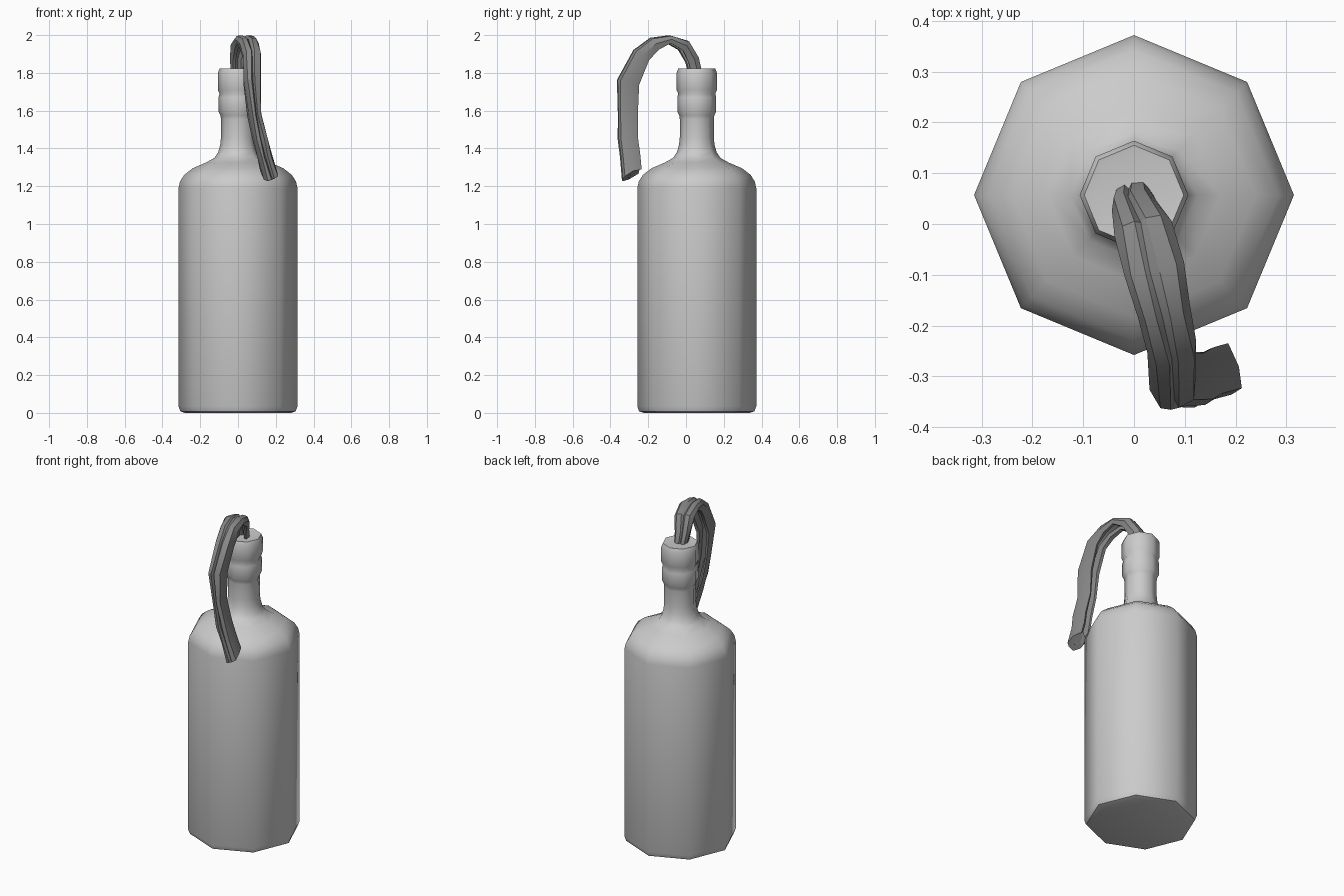
import bpy, bmesh, math, random
from mathutils import Vector

if "Cube" in bpy.data.objects:
    bpy.data.objects.remove(bpy.data.objects["Cube"])

random.seed(4)


def loft(name, rings, angle):
    """Skin a list of closed point rings and cap both ends."""
    bm = bmesh.new()
    vs = [[bm.verts.new(p) for p in ring] for ring in rings]
    n = len(vs[0])
    for a, b in zip(vs, vs[1:]):
        for i in range(n):
            j = (i + 1) % n
            bm.faces.new((a[i], a[j], b[j], b[i]))
    caps = [bm.faces.new(vs[0][::-1]), bm.faces.new(vs[-1])]
    bmesh.ops.triangulate(bm, faces=caps)
    bmesh.ops.recalc_face_normals(bm, faces=bm.faces)
    me = bpy.data.meshes.new(name)
    bm.to_mesh(me)
    bm.free()
    ob = bpy.data.objects.new(name, me)
    bpy.context.collection.objects.link(ob)
    bpy.ops.object.select_all(action='DESELECT')
    bpy.context.view_layer.objects.active = ob
    ob.select_set(True)
    bpy.ops.object.shade_smooth_by_angle(angle=math.radians(angle))
    return ob


# Eight-sided bottle: (radius, height) profile, vertices on the axes
CENTRE_Y = 0.057
profile = [(0.28, 0.0), (0.305, 0.008), (0.315, 0.035), (0.315, 1.19),
           (0.307, 1.225), (0.285, 1.26), (0.24, 1.295), (0.17, 1.325),
           (0.125, 1.35), (0.105, 1.38), (0.094, 1.42), (0.09, 1.46),
           (0.09, 1.555), (0.093, 1.575), (0.103, 1.595), (0.103, 1.67),
           (0.098, 1.69), (0.107, 1.71), (0.107, 1.80), (0.098, 1.822),
           (0.085, 1.82)]
bottle_rings = [[(r * math.cos(i * math.pi / 4),
                  CENTRE_Y + r * math.sin(i * math.pi / 4), z)
                 for i in range(8)] for r, z in profile]
loft("bottle", bottle_rings, 50)

# Rag: folded cross-section carried along an arching path
# path rows: x, y, z, half width, half thickness
path = [(0.00, 0.055, 1.79, 0.036, 0.032), (0.00, 0.035, 1.87, 0.042, 0.034),
        (0.02, -0.01, 1.945, 0.058, 0.032), (0.04, -0.09, 1.978, 0.06, 0.021),
        (0.06, -0.17, 1.955, 0.055, 0.035), (0.075, -0.24, 1.895, 0.05, 0.045),
        (0.075, -0.31, 1.75, 0.045, 0.055), (0.09, -0.31, 1.58, 0.035, 0.05),
        (0.12, -0.31, 1.45, 0.04, 0.05), (0.14, -0.298, 1.36, 0.038, 0.05),
        (0.17, -0.29, 1.26, 0.042, 0.05)]
section = [(-1, 0.1), (-0.75, 0.85), (-0.3, 1), (-0.1, 0.7), (0.1, 1),
           (0.7, 0.85), (1, 0), (0.85, -1), (0.5, -0.95), (0.45, 0),
           (0, 0.3), (-0.45, 0), (-0.45, -0.9), (-0.8, -1)]
points = [Vector(p[:3]) for p in path]
side = Vector((1, 0.25, 0)).normalized()
rag_rings = []
for k, (c, row) in enumerate(zip(points, path)):
    tangent = (points[min(k + 1, len(path) - 1)] - points[max(k - 1, 0)]).normalized()
    across = (side - tangent * side.dot(tangent)).normalized()
    out = tangent.cross(across)
    ring = []
    for u, v in section:
        p = c + across * u * row[3] + out * v * row[4]
        if 0 < k < len(path) - 1:
            p += across * random.uniform(-0.004, 0.004)
        if k == len(path) - 1:
            # torn hem, longer on the outer fold
            p += tangent * (0.03 * v + random.uniform(-0.015, 0.015))
        ring.append(p)
    rag_rings.append(ring)
rag = loft("cloth_rag", rag_rings, 30)

cloth = bpy.data.materials.new("dark_cloth")
cloth.diffuse_color = (0.25, 0.25, 0.25, 1)
cloth.use_nodes = True
cloth.node_tree.nodes["Principled BSDF"].inputs["Base Color"].default_value = cloth.diffuse_color
rag.data.materials.append(cloth)
